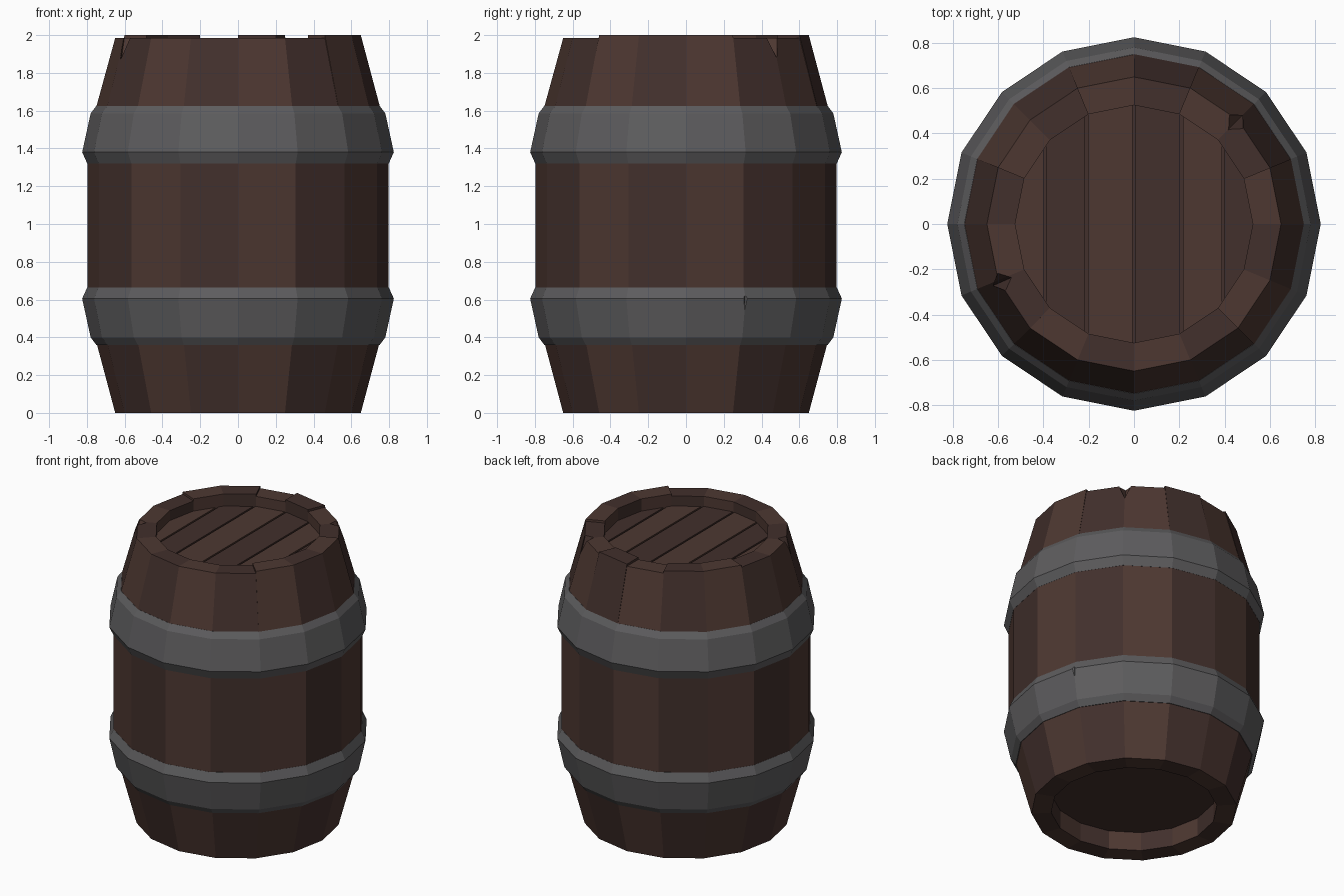
import bpy, bmesh
from math import pi, cos, sin
from mathutils import Matrix, Vector

if "Cube" in bpy.data.objects:
    bpy.data.objects.remove(bpy.data.objects["Cube"])

SIDES = 16
STEP = 2 * pi / SIDES


def material(name, rgb):
    m = bpy.data.materials.new(name)
    m.diffuse_color = (*rgb, 1)
    m.use_nodes = True
    m.node_tree.nodes["Principled BSDF"].inputs["Base Color"].default_value = m.diffuse_color
    return m


wood = [material("brown_wood", (0.075, 0.039, 0.031)),
        material("dark_wood", (0.054, 0.029, 0.025))]
iron = material("iron", (0.11, 0.108, 0.112))


def finish(bm, name, mat):
    bmesh.ops.recalc_face_normals(bm, faces=bm.faces)
    me = bpy.data.meshes.new(name)
    bm.to_mesh(me)
    bm.free()
    ob = bpy.data.objects.new(name, me)
    bpy.context.collection.objects.link(ob)
    if mat:
        me.materials.append(mat)
    return ob


def sweep(name, profile, start, count, mat):
    """Turn a closed (radius, z) profile through count sides; capped if not a full turn."""
    bm = bmesh.new()
    full = count == SIDES
    rings = [[bm.verts.new((r * cos(a), r * sin(a), z)) for r, z in profile]
             for a in ((start + i) * STEP for i in range(count if full else count + 1))]
    n = len(profile)
    for i in range(count):
        a, b = rings[i], rings[(i + 1) % len(rings)]
        for j in range(n):
            k = (j + 1) % n
            bm.faces.new((a[j], b[j], b[k], a[k]))
    if not full:
        bm.faces.new(rings[0])
        bm.faces.new(rings[-1])
    return finish(bm, name, mat)


def disc(bm, r, z0, z1):
    bmesh.ops.create_cone(bm, cap_ends=True, segments=SIDES, radius1=r, radius2=r,
                          depth=z1 - z0, matrix=Matrix.Translation((0, 0, (z0 + z1) / 2)))


def notch(targets, angle, r, z, tilt, width, depth, name):
    """Cut a small pointed chip, narrow end down, into the targets."""
    bm = bmesh.new()
    mat = (Matrix.Rotation(angle, 4, 'Z') @ Matrix.Translation((r, 0, z))
           @ Matrix.Rotation(tilt, 4, 'Y'))
    bmesh.ops.create_cone(bm, cap_ends=True, segments=4, radius1=0.001, radius2=width,
                          depth=depth, matrix=mat)
    cutter = finish(bm, name, None)
    cutter.hide_render = True
    cutter.hide_viewport = True
    cutter.display_type = 'WIRE'
    for t in targets:
        mod = t.modifiers.new("chip", 'BOOLEAN')
        mod.operation = 'DIFFERENCE'
        mod.object = cutter
        mod.solver = 'EXACT'


# Staves: two alternating browns, uneven top ends
tall = {0, 3, 5, 6, 14, 15}
staves = []
for i in range(SIDES):
    top = 2.0 if i in tall else 1.985
    profile = [(0.65, 0), (0.797, 0.55), (0.797, 1.45), (0.65, top), (0.525, top), (0.525, 0)]
    staves.append(sweep(f"stave_{i + 1}", profile, i, 1, wood[i % 2]))

# Iron hoops, the upper one mirrored from the lower
hoop = [(0.75, 0.36), (0.78, 0.40), (0.825, 0.605), (0.798, 0.665), (0.74, 0.665), (0.70, 0.36)]
lower_hoop = sweep("lower_hoop", hoop, 0, SIDES, iron)
upper_hoop = sweep("upper_hoop", [(r, 1.985 - z) for r, z in hoop], 0, SIDES, iron)

# Inner core: recessed bottom and the dark floor under the lid gaps
bm = bmesh.new()
disc(bm, 0.53, 0.13, 1.885)
finish(bm, "barrel_bottom", wood[1])

# Lid planks: a disc sliced into six strips with gaps
edges = [-0.54, -0.395, -0.21, 0, 0.21, 0.395, 0.54]
for i in range(6):
    bm = bmesh.new()
    disc(bm, 0.53, 1.88, 1.915)
    for x, side in ((edges[i] + 0.006, -1), (edges[i + 1] - 0.006, 1)):
        cut = bmesh.ops.bisect_plane(bm, geom=bm.verts[:] + bm.edges[:] + bm.faces[:],
                                     plane_co=Vector((x, 0, 0)), plane_no=Vector((side, 0, 0)),
                                     clear_outer=True)
        rim = [g for g in cut['geom_cut'] if isinstance(g, bmesh.types.BMEdge)]
        if rim:
            bmesh.ops.holes_fill(bm, edges=rim, sides=0)
    finish(bm, f"lid_plank_{i + 1}", wood[i % 2])

# Chips in the rim and dents in the hoops
notch(staves[1:3], 2 * STEP, 0.652, 1.935, -0.27, 0.055, 0.2, "rim_chip_cutter_1")
notch(staves[8:10], 9.05 * STEP, 0.652, 1.935, -0.27, 0.055, 0.2, "rim_chip_cutter_2")
notch([lower_hoop], STEP, 0.825, 0.55, 0.2, 0.025, 0.13, "hoop_dent_cutter_1")
notch([upper_hoop], -0.95 * STEP, 0.79, 1.60, -0.2, 0.02, 0.05, "hoop_dent_cutter_2")
